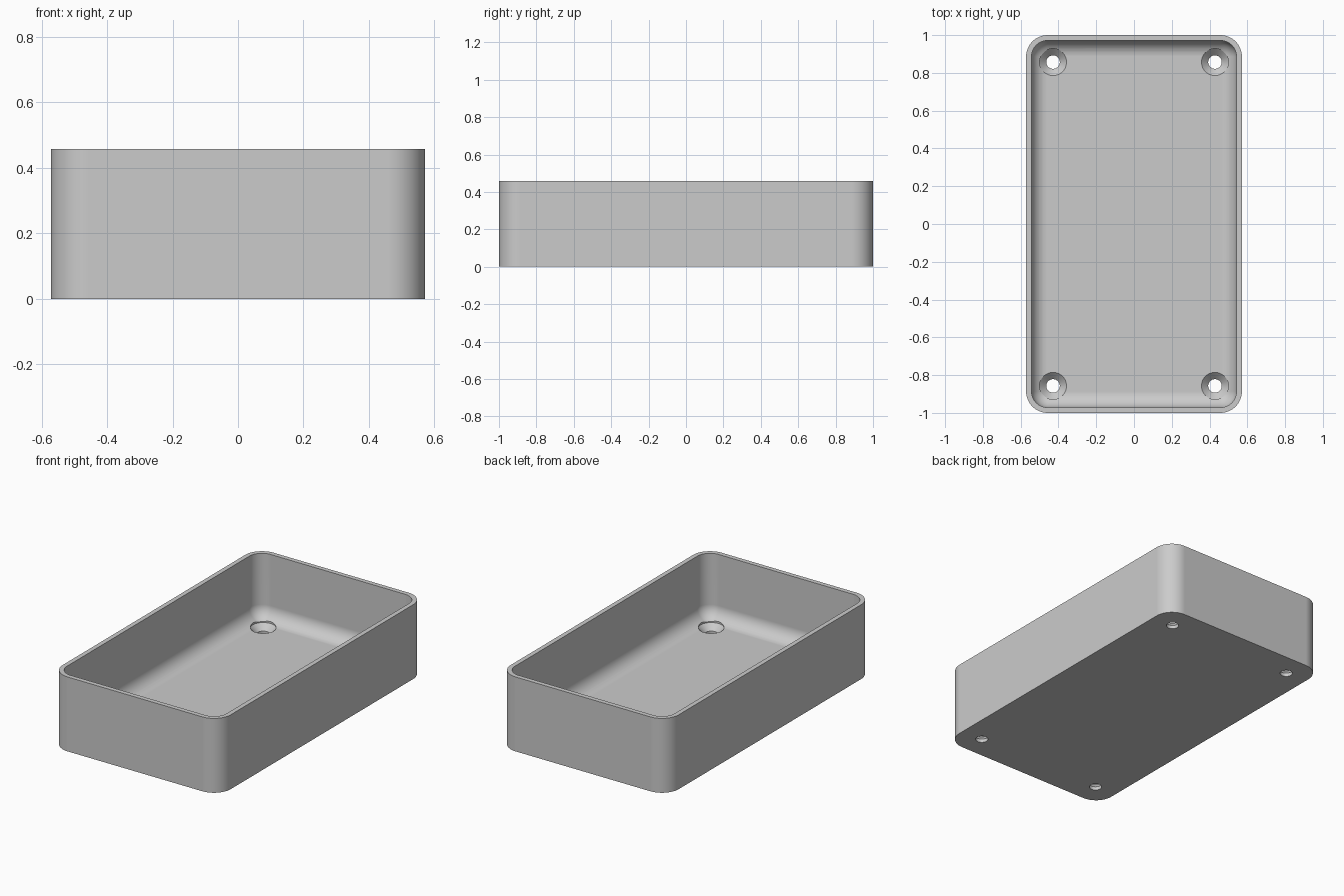
import bpy, bmesh, math
from math import sin, cos, pi

cube = bpy.data.objects.get("Cube")
if cube:
    bpy.data.objects.remove(cube, do_unlink=True)

U = 2 / 70                      # one design unit
HALF_X, HALF_Y, HEIGHT = 20 * U, 35 * U, 16 * U
WALL, FLOOR = U, 2 * U
OUTER_R, INNER_R = 4 * U, 3 * U
SEG = 12

grey = bpy.data.materials.new("plain_grey")
grey.use_nodes = True
colour = (0.6, 0.6, 0.6, 1)
grey.diffuse_color = colour
grey.node_tree.nodes["Principled BSDF"].inputs["Base Color"].default_value = colour


def make_object(name, bm):
    bmesh.ops.remove_doubles(bm, verts=bm.verts, dist=1e-5)
    bmesh.ops.recalc_face_normals(bm, faces=bm.faces)
    mesh = bpy.data.meshes.new(name)
    bm.to_mesh(mesh)
    bm.free()
    mesh.materials.append(grey)
    obj = bpy.data.objects.new(name, mesh)
    bpy.context.collection.objects.link(obj)
    return obj


def loft(name, rings):
    """Skin closed rings of points and cap both ends."""
    bm = bmesh.new()
    loops = [[bm.verts.new(p) for p in ring] for ring in rings]
    n = len(loops[0])
    for a, b in zip(loops, loops[1:]):
        for i in range(n):
            j = (i + 1) % n
            bm.faces.new((a[i], a[j], b[j], b[i]))
    bm.faces.new(loops[0])
    bm.faces.new(loops[-1])
    return make_object(name, bm)


def rounded_rect(inset, r, z):
    pts = []
    for q, (sx, sy) in enumerate([(1, 1), (-1, 1), (-1, -1), (1, -1)]):
        cx, cy = sx * (HALF_X - inset - r), sy * (HALF_Y - inset - r)
        for i in range(SEG + 1):
            a = (q + i / SEG) * pi / 2
            pts.append((cx + r * cos(a), cy + r * sin(a), z))
    return pts


def circle(x, y, r, z, n=48):
    return [(x + r * cos(2 * pi * i / n), y + r * sin(2 * pi * i / n), z) for i in range(n)]


# Tray shell: outer wall, rim, inner wall, then a rounded cove into the floor
rings = [rounded_rect(0, OUTER_R, 0), rounded_rect(0, OUTER_R, HEIGHT),
         rounded_rect(WALL, INNER_R, HEIGHT)]
for i in range(SEG + 1):
    a = i / SEG * pi / 2
    r = max(INNER_R * cos(a), 1e-7)
    rings.append(rounded_rect(WALL + INNER_R - r, r, FLOOR + INNER_R * (1 - sin(a))))
tray = loft("tray", rings)

# Countersunk screw holes in the four corners
bpy.context.view_layer.objects.active = tray
tray.select_set(True)
HOLE_R, SINK_R = 1.25 * U, 2.5 * U
profile = [(HOLE_R, -U), (HOLE_R, FLOOR - (SINK_R - HOLE_R)), (SINK_R, FLOOR), (SINK_R, FLOOR + 3 * U)]
for sx in (-1, 1):
    for sy in (-1, 1):
        cutter = loft("screw_hole_cutter", [circle(sx * 15 * U, sy * 30 * U, r, z) for r, z in profile])
        cutter.hide_render = True
        cut = tray.modifiers.new("screw_hole", "BOOLEAN")
        cut.operation, cut.solver, cut.object = "DIFFERENCE", "EXACT", cutter
        bpy.ops.object.modifier_apply(modifier=cut.name)
        bpy.data.objects.remove(cutter, do_unlink=True)

# Smooth corners with crisp rim and hole edges
bpy.ops.object.shade_smooth_by_angle(angle=math.radians(30))
normals = tray.modifiers.new("flat_floor", "WEIGHTED_NORMAL")
normals.keep_sharp = True
